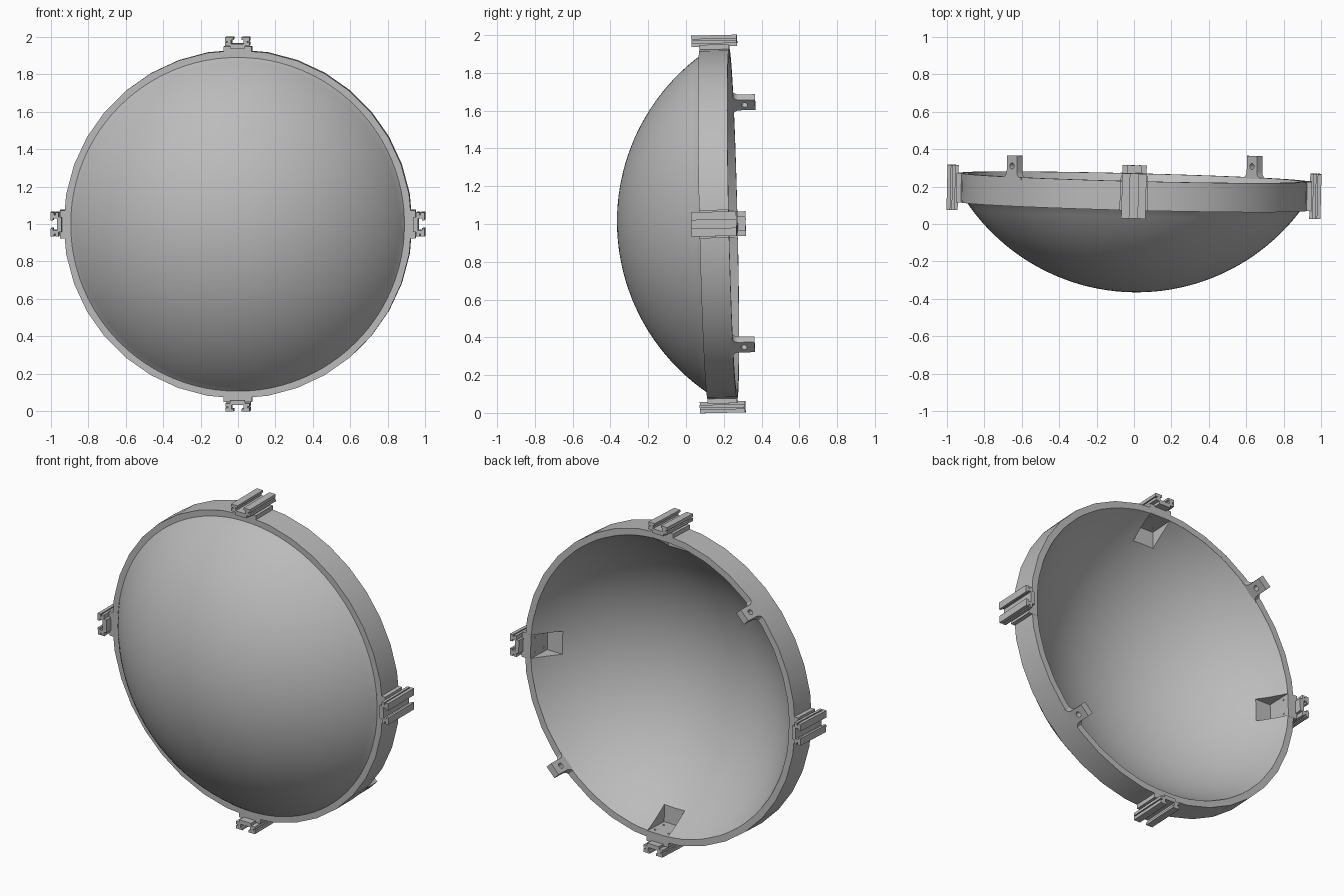
import bpy, bmesh
from math import sin, cos, acos, pi, radians
from mathutils import Matrix, Vector

cube = bpy.data.objects.get("Cube")
if cube:
    bpy.data.objects.remove(cube)

grey = bpy.data.materials.new("plain grey")
grey.use_nodes = True
COLOUR = (0.5, 0.5, 0.5, 1)
grey.diffuse_color = COLOUR
grey.node_tree.nodes["Principled BSDF"].inputs["Base Color"].default_value = COLOUR

# Whole dish leans slightly; parts are built around the local y axis
FRAME = Matrix.Translation((0, 0.172, 1)) @ Matrix.Rotation(-0.025, 4, 'Z') @ Matrix.Rotation(0.023, 4, 'X')
HALF = 0.078          # half depth of the ring
CENTRE = 0.561        # sphere centre on the axis
OUTER, INNER = 1.098, 1.013


def finish(name, bm, cutters=()):
    bmesh.ops.remove_doubles(bm, verts=bm.verts, dist=1e-5)
    bmesh.ops.recalc_face_normals(bm, faces=bm.faces)
    bm.transform(FRAME)
    mesh = bpy.data.meshes.new(name)
    bm.to_mesh(mesh)
    bm.free()
    mesh.materials.append(grey)
    ob = bpy.data.objects.new(name, mesh)
    bpy.context.collection.objects.link(ob)
    bpy.ops.object.select_all(action='DESELECT')
    ob.select_set(True)
    bpy.context.view_layer.objects.active = ob
    for cutter in cutters:
        mod = ob.modifiers.new("cut", 'BOOLEAN')
        mod.operation = 'DIFFERENCE'
        mod.solver = 'EXACT'
        mod.object = cutter
        bpy.ops.object.modifier_apply(modifier=mod.name)
    bpy.ops.object.shade_smooth_by_angle(angle=radians(30))
    return ob


def lathe(profile, steps, closed):
    """Spin (radius, y) points around the y axis."""
    bm = bmesh.new()
    vs = [bm.verts.new((r, y, 0)) for r, y in profile]
    es = [bm.edges.new(p) for p in zip(vs, vs[1:])]
    if closed:
        es.append(bm.edges.new((vs[-1], vs[0])))
    bmesh.ops.spin(bm, geom=vs + es, cent=(0, 0, 0), axis=(0, 1, 0),
                   angle=2 * pi, steps=steps, use_merge=True)
    return bm


def prism(bm, points, direction, matrix):
    """Extrude a flat outline and place it."""
    vs = [bm.verts.new(matrix @ Vector(p)) for p in points]
    face = bm.faces.new(vs)
    new = bmesh.ops.extrude_face_region(bm, geom=[face])["geom"]
    shift = matrix.to_3x3() @ Vector(direction)
    bmesh.ops.translate(bm, vec=shift, verts=[g for g in new if isinstance(g, bmesh.types.BMVert)])


def box(bm, x0, x1, y0, y1, z0, z1, matrix):
    prism(bm, [(x0, y0, z0), (x1, y0, z0), (x1, y1, z0), (x0, y1, z0)], (0, 0, z1 - z0), matrix)


def radial_hole(bm, x, y, r0, r1, radius, matrix, sides=16):
    prism(bm, [(x + radius * cos(2 * pi * i / sides), y + radius * sin(2 * pi * i / sides), r0)
               for i in range(sides)], (0, 0, r1 - r0), matrix)


def turn(degrees):
    return Matrix.Rotation(radians(degrees), 4, 'Y')


def arc(radius, y_end, n=24):
    """Spherical profile from the pole out to a given y."""
    end = acos((CENTRE - y_end) / radius)
    return [(radius * sin(end * i / n), CENTRE - radius * cos(end * i / n)) for i in range(n + 1)]


SIDES = {"top": 0, "left": 90, "bottom": 180, "right": 270}

# Pocket cutter behind each rail
bm = bmesh.new()
for a in SIDES.values():
    box(bm, -0.07, 0.07, -HALF, 0.3, 0.6, 0.892, turn(a))
pockets = finish("pocket_cutter", bm)
pockets.hide_render = True

# Thick dome shell
rim = HALF - 0.0005
profile = arc(OUTER, -HALF) + [(0.9, -HALF + 0.006), (0.9, rim)] + arc(INNER, rim)[::-1]
finish("dome_shell", lathe(profile, 96, False), [pockets])

# Outer ring
finish("outer_ring", lathe([(0.892, -HALF), (0.931, -HALF), (0.931, HALF), (0.892, HALF)], 36, True), [pockets])

# Screw hole cutter
bm = bmesh.new()
for a in SIDES.values():
    for x in (-0.045, 0.045):
        for y in (-0.04, 0.04):
            radial_hole(bm, x, y, 0.87, 0.92, 0.006, turn(a), 10)
screws = finish("screw_cutter", bm)
screws.hide_render = True

# Slotted rails on mounting pads
half = [(0.04, 0.94), (0.04, 0.956), (0.065, 0.956), (0.065, 0.973), (0.052, 0.973), (0.052, 0.98),
        (0.065, 0.98), (0.065, 1.0), (0.022, 1.0), (0.022, 0.986), (0.033, 0.986), (0.033, 0.966)]
outline = half + [(-x, z) for x, z in reversed(half)]
for side, a in SIDES.items():
    bm = bmesh.new()
    box(bm, -0.075, 0.075, -HALF - 0.0006, HALF + 0.0006, 0.888, 0.95, turn(a))
    finish(side + "_pad", bm, [screws])
    bm = bmesh.new()
    prism(bm, [(x, -0.12, z) for x, z in outline], (0, 0.24, 0), turn(a))
    finish(side + "_rail", bm)

# Two rear lugs with filleted feet and a radial hole
W, F, FOOT, TIP = 0.038, 0.035, HALF - 0.004, 0.193
foot = [(W + F - F * sin(t * pi / 12), FOOT + F - F * cos(t * pi / 12)) for t in range(7)]
right_half = [(W + F, FOOT - 0.01)] + foot + [(W, TIP)]
lug = right_half + [(-x, y) for x, y in reversed(right_half)]
for name, a in (("upper_lug", -45), ("lower_lug", 135)):
    bm = bmesh.new()
    radial_hole(bm, 0, 0.137, 0.8, 1.0, 0.016, turn(a))
    hole = finish(name + "_hole_cutter", bm)
    hole.hide_render = True
    bm = bmesh.new()
    prism(bm, [(x, y, 0.886) for x, y in lug], (0, 0, 0.042), turn(a))
    finish(name, bm, [hole])
    bpy.data.objects.remove(hole)

for cutter in (pockets, screws):
    bpy.data.objects.remove(cutter)
